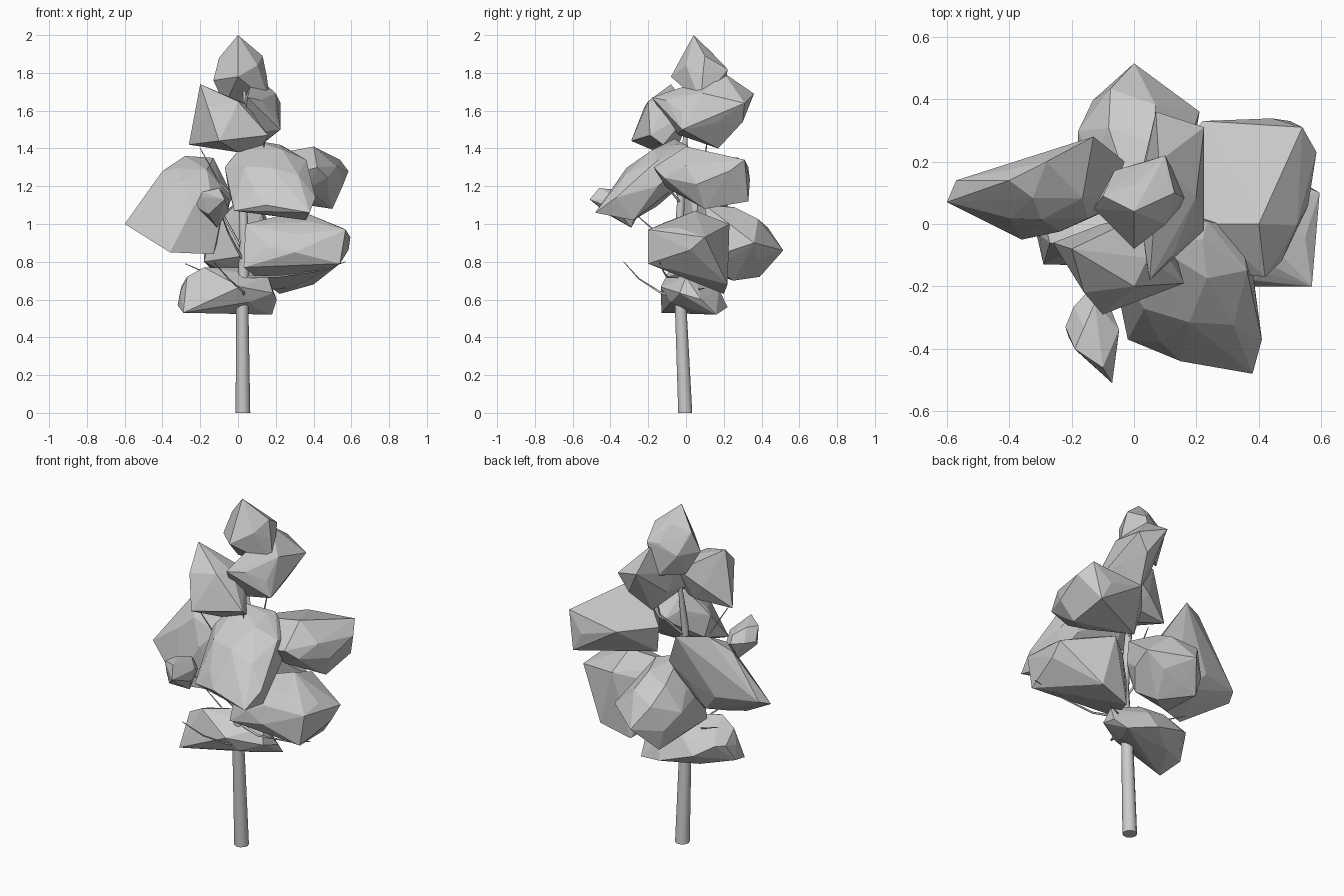
import bpy, bmesh, math, random
from mathutils import Vector, Euler

random.seed(7)
grey = bpy.data.materials.new("plain_grey")
grey.diffuse_color = (0.6, 0.6, 0.6, 1)


def finish(name, bm):
    bmesh.ops.recalc_face_normals(bm, faces=bm.faces)
    me = bpy.data.meshes.new(name)
    bm.to_mesh(me)
    bm.free()
    me.materials.append(grey)
    ob = bpy.data.objects.new(name, me)
    bpy.context.collection.objects.link(ob)
    return ob


# leaf clump: coarse faceted ellipsoid pulled out to a few corner tips
def clump(name, centre, radii, tips, tilt=(0, 0, 0), n=22):
    bm = bmesh.new()
    rot = Euler([math.radians(a) for a in tilt]).to_matrix()
    turn = random.uniform(0, 6.28)
    for i in range(n):
        z = 1 - (2 * i + 1) / n
        a = turn + i * 2.39996
        s = math.sqrt(1 - z * z)
        p = Vector((s * math.cos(a), s * math.sin(a), z)) * random.uniform(0.94, 1.1)
        p = rot @ Vector((p.x * radii[0], p.y * radii[1], p.z * radii[2]))
        bm.verts.new(p + Vector(centre))
    for t in tips:
        bm.verts.new(t)
    bmesh.ops.convex_hull(bm, input=bm.verts[:])
    bmesh.ops.delete(bm, geom=[v for v in bm.verts if not v.link_faces], context='VERTS')
    finish(name, bm)


# tapered tube along a path, used for trunk and twigs
def tube(name, path, r0, r1, sides):
    bm = bmesh.new()
    pts = [Vector(p) for p in path]
    rings = []
    for i, p in enumerate(pts):
        d = pts[min(i + 1, len(pts) - 1)] - pts[max(i - 1, 0)]
        q = Vector((0, 0, 1)).rotation_difference(d.normalized())
        if i == 0 and p.z == 0:
            q.identity()
        r = r0 + (r1 - r0) * i / (len(pts) - 1)
        rings.append([bm.verts.new(p + q @ Vector((r * math.cos(a), r * math.sin(a), 0)))
                      for a in (k * math.tau / sides for k in range(sides))])
    for lo, hi in zip(rings, rings[1:]):
        for k in range(sides):
            m = (k + 1) % sides
            bm.faces.new((lo[k], lo[m], hi[m], hi[k]))
    bm.faces.new(rings[0][::-1])
    bm.faces.new(rings[-1])
    ob = finish(name, bm)
    for f in ob.data.polygons:
        f.use_smooth = len(f.vertices) == 4


# trunk
tube("trunk", [(.026, -.004, 0), (.023, -.028, .56), (.035, -.04, .9),
               (.02, -.02, 1.25), (.04, 0, 1.5), (.03, .03, 1.85)], .039, .005, 10)

# twigs
twigs = [
    [(.03, -.03, .6), (.03, -.14, .64), (-.05, -.25, .71), (-.13, -.33, .8)],
    [(.03, -.03, .68), (-.12, .05, .72), (-.28, .1, .79)],
    [(.03, -.03, .72), (.2, -.1, .72), (.42, -.12, .75), (.57, -.14, .8)],
    [(.03, -.03, .63), (.12, .05, .65), (.25, .1, .66)],
    [(.03, -.04, .8), (-.05, -.15, .95), (-.1, -.3, 1.08)],
    [(.03, -.03, .85), (-.08, .03, 1.05), (-.25, .1, 1.15)],
    [(.02, -.02, 1.1), (-.1, -.07, 1.22), (-.2, -.12, 1.4)],
    [(.02, -.02, 1.1), (.12, -.1, 1.2), (.14, -.15, 1.45)],
    [(.02, -.02, 1.2), (.1, .1, 1.35), (.12, .12, 1.5)],
]
for i, t in enumerate(twigs):
    tube("twig_%d" % (i + 1), t, .008, .002, 5)

# leaf clumps, top to bottom
clump("crown_leaves", (.03, .09, 1.79), (.13, .12, .14),
      [(0, .04, 2.0), (.13, .1, 1.89), (0, -.08, 1.78), (-.13, .05, 1.76),
       (-.07, .1, 1.63), (.1, .22, 1.82), (.17, .08, 1.64), (-.1, .09, 1.88),
       (.04, .2, 1.63)], n=14)
clump("upper_back_leaves", (.12, .1, 1.6), (.1, .2, .14),
      [(.07, .36, 1.69), (.16, .3, 1.54), (.225, .31, 1.64), (.225, -.02, 1.5),
       (.1, .17, 1.4), (.05, -.18, 1.67), (.08, .2, 1.8), (.03, -.06, 1.48),
       (.02, .15, 1.52)], n=14)
clump("upper_front_leaves", (-.05, -.12, 1.53), (.15, .13, .13),
      [(-.2, -.08, 1.74), (-.26, -.06, 1.42), (.16, -.19, 1.47), (-.1, -.29, 1.44),
       (0, -.15, 1.38), (.0, -.2, 1.65), (.03, .03, 1.6), (.14, -.12, 1.42),
       (-.16, -.22, 1.62)], n=14)
clump("left_leaves", (-.27, .1, 1.1), (.2, .12, .2),
      [(-.6, .07, 1.0), (-.57, .14, 1.03), (-.28, .2, 1.36), (-.13, .28, 1.35),
       (-.36, -.05, .85), (-.13, .03, .84), (-.03, .2, 1.15), (-.4, .14, 1.28),
       (-.09, .1, 1.2)])
clump("small_front_leaves", (-.13, -.34, 1.1), (.08, .11, .08),
      [(-.07, -.51, 1.13), (-.22, -.33, 1.11), (-.14, -.21, 1.12), (-.1, -.46, 1.19),
       (-.05, -.36, 1.07), (-.19, -.4, 1.17), (-.11, -.29, .98)], n=14)
clump("front_leaves", (.17, -.18, 1.24), (.22, .25, .14),
      [(.05, -.06, 1.45), (.22, -.05, 1.42), (.38, -.48, 1.06), (.41, -.37, 1.14),
       (-.02, -.37, 1.07), (.15, -.44, 1.1), (.38, -.15, 1.2), (.36, -.28, 1.02),
       (-.07, -.13, 1.3), (.1, .06, 1.3), (-.05, -.1, 1.18)], (38, 0, 0))
clump("right_upper_leaves", (.39, .1, 1.24), (.175, .23, .13),
      [(.585, .23, 1.28), (.54, .31, 1.34), (.42, -.17, 1.3), (.27, -.15, 1.26),
       (.22, .33, 1.3), (.5, .33, 1.12), (.4, 0, 1.41), (.24, .0, 1.38), (.5, .1, 1.08),
       (.07, .15, 1.3), (.1, .12, 1.14)])
clump("right_lower_leaves", (.33, 0, .9), (.24, .19, .15),
      [(.595, .1, .93), (.57, -.2, .97), (.54, -.2, .79), (.03, -.12, .77),
       (.04, -.05, 1.0), (.22, .2, .63), (.4, .22, .68), (.33, .05, 1.07),
       (.3, -.2, .85), (.32, .23, 1.0)])
clump("back_leaves", (.0, .25, .9), (.19, .2, .18),
      [(0, .515, .86), (-.17, .3, .93), (.21, .36, .9), (.05, .26, 1.08),
       (.05, .25, .7), (-.1, .39, .72), (-.18, .06, .8), (-.14, .05, .97),
       (.15, .12, .95), (0, .06, 1.12), (.12, .1, 1.1)])
clump("lowest_leaves", (-.06, .03, .64), (.24, .16, .11),
      [(-.32, 0, .57), (-.29, -.13, .53), (.205, .08, .6), (.18, .16, .52),
       (-.18, -.08, .77), (.16, 0, .72), (.02, .22, .56), (-.3, .06, .67),
       (0, .04, .77), (-.27, -.06, .72)])
